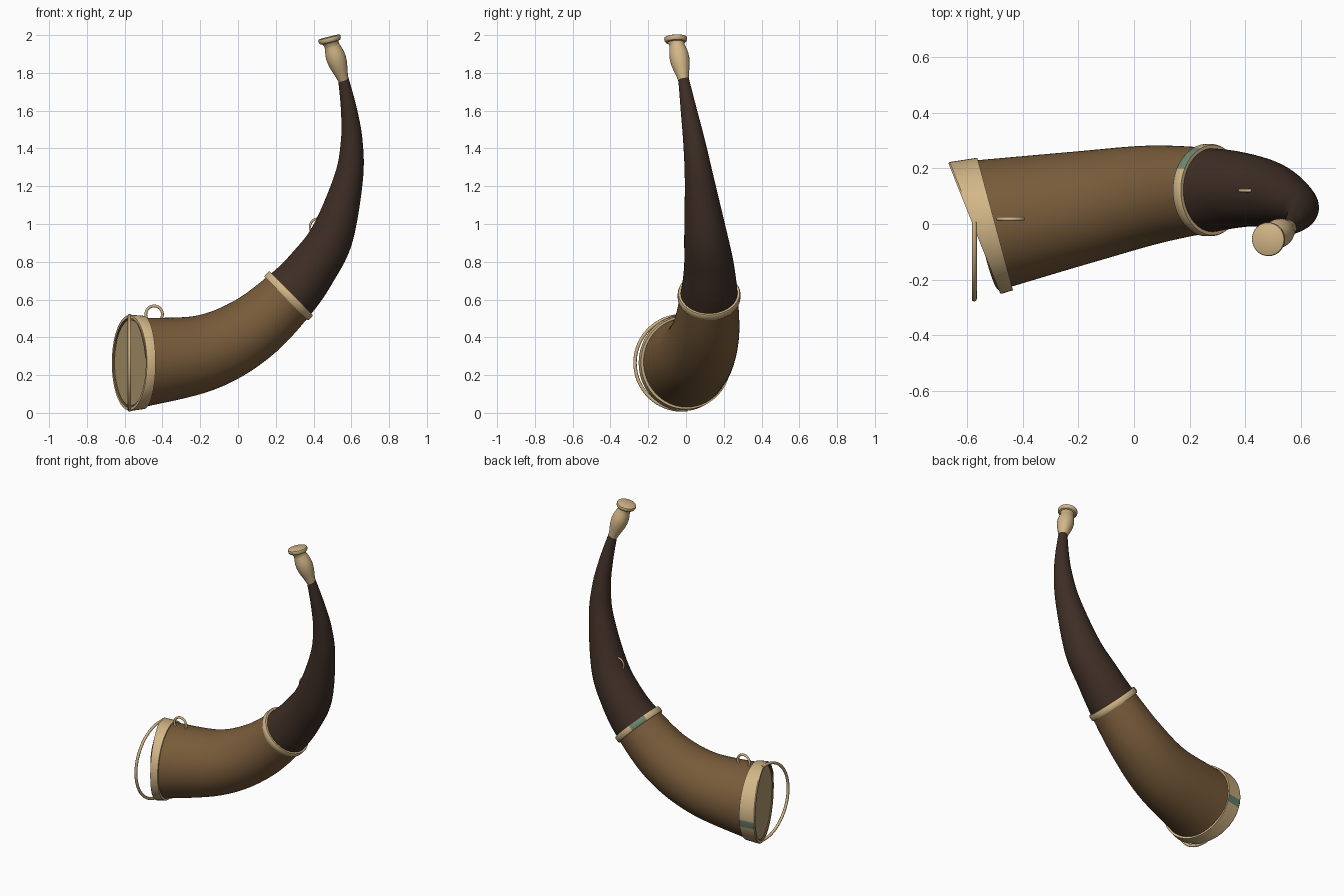
import bpy, bmesh, math
from mathutils import Vector as V

if "Cube" in bpy.data.objects:
    bpy.data.objects.remove(bpy.data.objects["Cube"])


def material(name, r, g, b):
    lin = [((c / 255 + 0.055) / 1.055) ** 2.4 for c in (r, g, b)]
    m = bpy.data.materials.new(name)
    m.diffuse_color = (*lin, 1)
    m.use_nodes = True
    m.node_tree.nodes["Principled BSDF"].inputs["Base Color"].default_value = m.diffuse_color
    return m


BRASS = material("pale_brass", 210, 182, 135)
LID = material("dull_brass", 180, 158, 115)
BROWN = material("horn_brown", 120, 91, 58)
DARK = material("horn_dark", 62, 46, 37)
GREEN = material("verdigris", 112, 134, 112)


def loft(name, rings, mats, seg=64, ref=V((0, 1, 0)), caps=(False, False), rule=None):
    """Skin circles given as (centre, axis, radius); rule(ring, angle) picks a material."""
    bm = bmesh.new()
    loops = []
    for c, a, r in rings:
        a = V(a).normalized()
        u = (ref - a * ref.dot(a)).normalized()
        v = a.cross(u)
        loops.append([bm.verts.new(V(c) + (u * math.cos(t) + v * math.sin(t)) * r)
                      for t in (2 * math.pi * k / seg for k in range(seg))])
    for i in range(len(loops) - 1):
        for k in range(seg):
            n = (k + 1) % seg
            f = bm.faces.new((loops[i][k], loops[i][n], loops[i + 1][n], loops[i + 1][k]))
            if rule:
                f.material_index = rule(i, 360 * (k + 0.5) / seg)
    if caps[0]:
        bm.faces.new(loops[0][::-1])
    if caps[1]:
        f = bm.faces.new(loops[-1])
        f.material_index = len(mats) - 1 if rule else 0
    bmesh.ops.recalc_face_normals(bm, faces=bm.faces)
    me = bpy.data.meshes.new(name)
    bm.to_mesh(me)
    bm.free()
    for m in mats:
        me.materials.append(m)
    ob = bpy.data.objects.new(name, me)
    bpy.context.collection.objects.link(ob)
    bpy.ops.object.select_all(action='DESELECT')
    ob.select_set(True)
    bpy.context.view_layer.objects.active = ob
    bpy.ops.object.shade_smooth_by_angle(angle=math.radians(35))
    return ob


def arc(name, centre, side, up, radius, minor, a0, a1, steps=40):
    """Round wire bent along a circular arc in the plane of side and up."""
    c, s, u = V(centre), V(side), V(up)
    rings = []
    for i in range(steps + 1):
        t = math.radians(a0 + (a1 - a0) * i / steps)
        rings.append((c + (s * math.cos(t) + u * math.sin(t)) * radius,
                      u * math.cos(t) - s * math.sin(t), minor))
    return loft(name, rings, [BRASS], 12, s.cross(u), (True, True))


# horn centre line: x, y, z, radius
KEYS = [(-0.53, -0.005, 0.266, 0.238), (-0.19, 0.06, 0.315, 0.203), (0.06, 0.105, 0.435, 0.178),
        (0.27, 0.122, 0.62, 0.152), (0.395, 0.122, 0.77, 0.133), (0.498, 0.104, 0.94, 0.114),
        (0.585, 0.07, 1.24, 0.077), (0.602, 0.043, 1.435, 0.058),
        (0.588, 0.015, 1.6, 0.043), (0.558, -0.013, 1.768, 0.028)]


def spline(i, t):
    k = [KEYS[max(0, min(len(KEYS) - 1, i + d))] for d in (-1, 0, 1, 2)]
    return [0.5 * (2 * b + (c - a) * t + (2 * a - 5 * b + 4 * c - d) * t * t
                   + (3 * b - a - 3 * c + d) * t ** 3) for a, b, c, d in zip(*k)]


path = [spline(i, s / 10) for i in range(len(KEYS) - 1) for s in range(10)] + [list(KEYS[-1])]
sweep = []
for i, p in enumerate(path):
    axis = V(path[min(i + 1, len(path) - 1)][:3]) - V(path[max(i - 1, 0)][:3])
    sweep.append((V(p[:3]), axis, p[3]))
loft("horn_bell", sweep[:31], [BROWN])
loft("horn_tip", sweep[30:], [DARK], caps=(False, True))

# collar between the two horn parts, with a patch of verdigris
c, a = V((0.268, 0.122, 0.62)), V((0.71, 0, 0.7))
loft("collar", [(c + a * d, a, r) for d, r in
                ((-0.02, 0.145), (-0.02, 0.162), (-0.012, 0.166), (0.012, 0.166), (0.02, 0.162), (0.02, 0.14))],
     [BRASS, GREEN], rule=lambda i, t: int(25 < t < 60 and 0 < i < 4))

# wedge-shaped mouth band, brown wall edge and closing lid
mouth, out = V((-0.575, -0.016, 0.265)), V((0.93, 0.37, 0))
back, inn = V((-0.5, 0.0, 0.267)), V((0.965, 0.26, 0))
band = [(back, inn, 0.225), (back, inn, 0.247), (mouth + out * 0.006, out, 0.255), (mouth, out, 0.252),
        (mouth, out, 0.236), (mouth + out * 0.012, out, 0.236), (mouth + out * 0.012, out, 0.226)]


def band_rule(i, t):
    if i >= 4:
        return 1
    return 2 if i == 1 and 343 < t < 355 else 0


loft("mouth_band", band, [BRASS, BROWN, GREEN], rule=band_rule)
loft("mouth_lid", [(mouth + out * 0.014, out, 0.228), (mouth + out * 0.006, out, 0.228)],
     [LID], caps=(True, True))

# bail handle and the two strap loops
arc("bail_handle", (-0.575, -0.02, 0.265), (0, 1, 0), (0, 0, 1), 0.25, 0.009, 84, 276)
arc("strap_loop_large", (-0.444, 0.018, 0.522), (1, 0, 0), (0, 0, 1), 0.044, 0.0075, -30, 210)
arc("strap_loop_small", (0.425, 0.12, 0.985), (1, 0, 0), (0, 0, 1), 0.044, 0.006, 0, 359)

# turned mouthpiece
base, top = V((0.558, -0.013, 1.762)), V((0.482, -0.055, 1.99))
ax = (top - base).normalized()
flange = V((-0.24, -0.04, 0.97))
rings = [(base + ax * d, ax, r) for d, r in
         ((0, 0.028), (0.03, 0.034), (0.06, 0.042), (0.09, 0.049), (0.12, 0.052),
          (0.145, 0.051), (0.17, 0.046), (0.19, 0.041), (0.203, 0.04))]
rings += [(top + flange * d, flange, r) for d, r in
          ((-0.03, 0.044), (-0.027, 0.054), (-0.02, 0.059), (-0.008, 0.061), (-0.002, 0.059), (0, 0.056))]
loft("mouthpiece", rings, [BRASS], 48, caps=(True, True))
